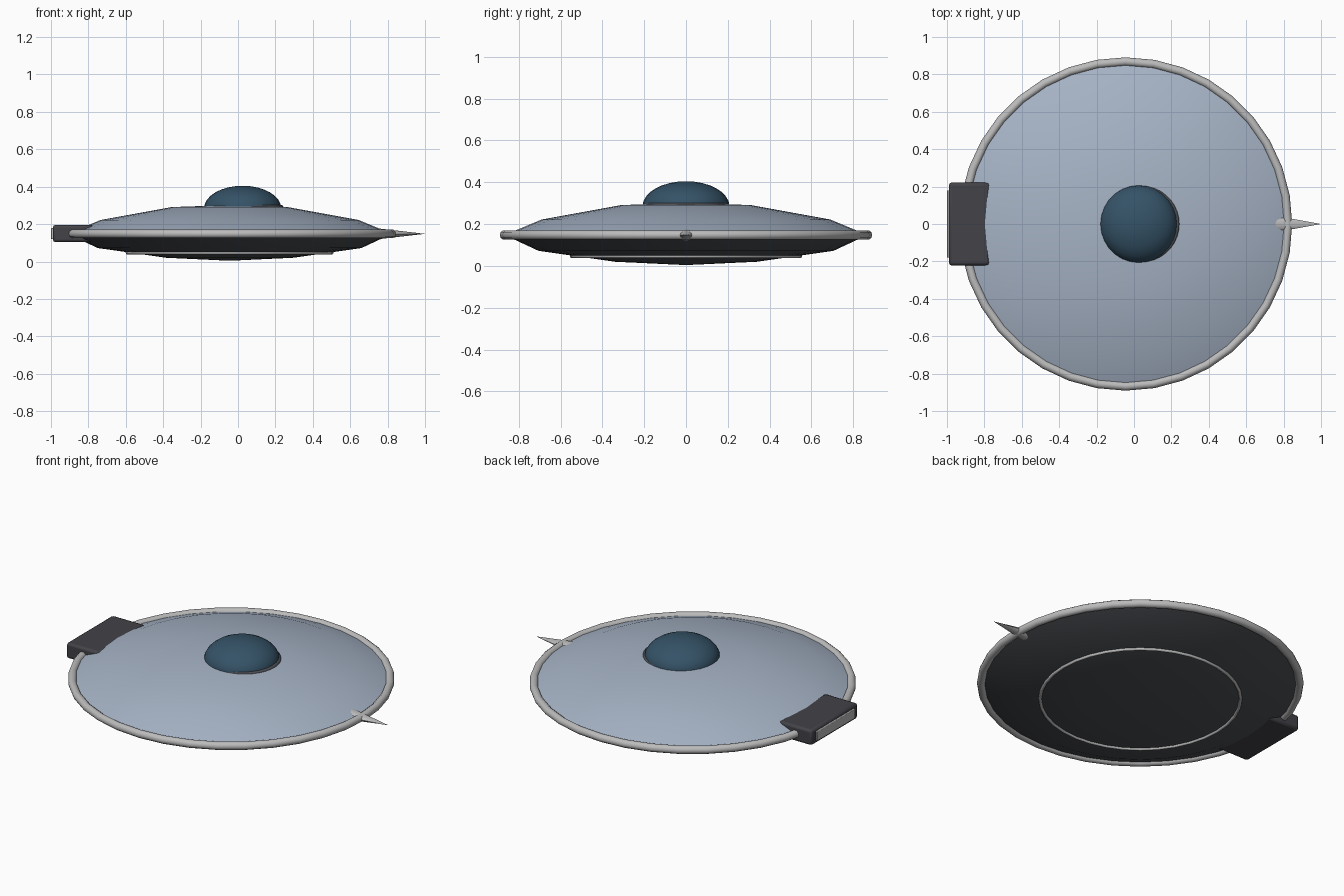
import bpy, math
from math import cos, sin, pi

if "Cube" in bpy.data.objects:
    bpy.data.objects.remove(bpy.data.objects["Cube"])

CX = -0.045      # hull axis
RIM_Z = 0.148
SEG = 36


def material(name, rgb):
    m = bpy.data.materials.new(name)
    m.diffuse_color = (*rgb, 1)
    m.use_nodes = True
    m.node_tree.nodes["Principled BSDF"].inputs["Base Color"].default_value = m.diffuse_color
    return m


HULL = material("hull_blue_grey", (0.38, 0.45, 0.56))
DARK = material("dark_grey", (0.075, 0.08, 0.09))
BOX = material("charcoal", (0.055, 0.055, 0.065))
GLASS = material("dark_blue_glass", (0.035, 0.085, 0.135))
METAL = material("light_metal", (0.5, 0.5, 0.5))


def finish(ob, name, mat, angle=35):
    ob.name = name
    ob.data.materials.append(mat)
    bpy.ops.object.select_all(action='DESELECT')
    ob.select_set(True)
    bpy.context.view_layer.objects.active = ob
    bpy.ops.object.shade_smooth_by_angle(angle=math.radians(angle))
    return ob


def lathe(name, profile, mat):
    """Revolve (radius, z) points, the first one being the pole."""
    verts = [(CX, 0, profile[0][1])]
    for r, z in profile[1:]:
        verts += [(CX + r * cos(2 * pi * i / SEG), r * sin(2 * pi * i / SEG), z)
                  for i in range(SEG)]
    up = profile[0][1] > profile[-1][1]
    faces = []
    for i in range(SEG):
        j = (i + 1) % SEG
        faces.append((0, 1 + i, 1 + j))
        for k in range(len(profile) - 2):
            a, b = 1 + k * SEG, 1 + (k + 1) * SEG
            faces.append((a + i, b + i, b + j, a + j))
    if not up:
        faces = [f[::-1] for f in faces]
    me = bpy.data.meshes.new(name)
    me.from_pydata(verts, [], faces)
    ob = bpy.data.objects.new(name, me)
    bpy.context.collection.objects.link(ob)
    return finish(ob, name, mat)


def ring(name, x, z, major, minor, mat):
    bpy.ops.mesh.primitive_torus_add(location=(x, 0, z), major_radius=major,
                                     minor_radius=minor, major_segments=SEG,
                                     minor_segments=10)
    return finish(bpy.context.object, name, mat, 60)


def box(name, x0, x1, hy, z0, z1, bevel, mat):
    bpy.ops.mesh.primitive_cube_add(size=1, location=((x0 + x1) / 2, 0, (z0 + z1) / 2))
    ob = bpy.context.object
    ob.scale = (x1 - x0, 2 * hy, z1 - z0)
    bpy.ops.object.transform_apply(location=False, rotation=False, scale=True)
    mod = ob.modifiers.new("bevel", 'BEVEL')
    mod.width, mod.segments = bevel, 2
    return finish(ob, name, mat)


# Saucer shells
lathe("upper_hull", [(0, 0.302), (0.31, 0.291), (0.69, 0.222), (0.868, RIM_Z)], HULL)
lathe("lower_hull", [(0, 0.004), (0.34, 0.02), (0.705, 0.072), (0.868, RIM_Z)], DARK)

# Rim and belly ring
ring("rim", CX, RIM_Z, 0.868, 0.023, METAL)
ring("belly_ring", CX, 0.047, 0.547, 0.009, METAL)

# Canopy dome with its collar
bpy.ops.mesh.primitive_uv_sphere_add(segments=28, ring_count=16, radius=1,
                                     location=(0.025, 0, 0.285))
bpy.context.object.scale = (0.206, 0.208, 0.12)
bpy.ops.object.transform_apply(location=False, rotation=False, scale=True)
finish(bpy.context.object, "canopy_dome", GLASS)
ring("canopy_collar", 0.038, 0.29, 0.193, 0.012, DARK)

# Nose spike
bpy.ops.mesh.primitive_cone_add(vertices=12, radius1=1, radius2=0, depth=0.26,
                                location=(0.87, 0, RIM_Z), rotation=(0, pi / 2, 0))
bpy.context.object.scale = (0.03, 0.047, 1)
bpy.ops.object.transform_apply(location=False, rotation=True, scale=True)
finish(bpy.context.object, "nose_spike", METAL)

# Engine housing and exhaust panel
box("engine_housing", -0.99, -0.772, 0.221, 0.103, 0.196, 0.014, BOX)
box("exhaust_panel", -1.0, -0.97, 0.18, 0.12, 0.178, 0.003, METAL)
